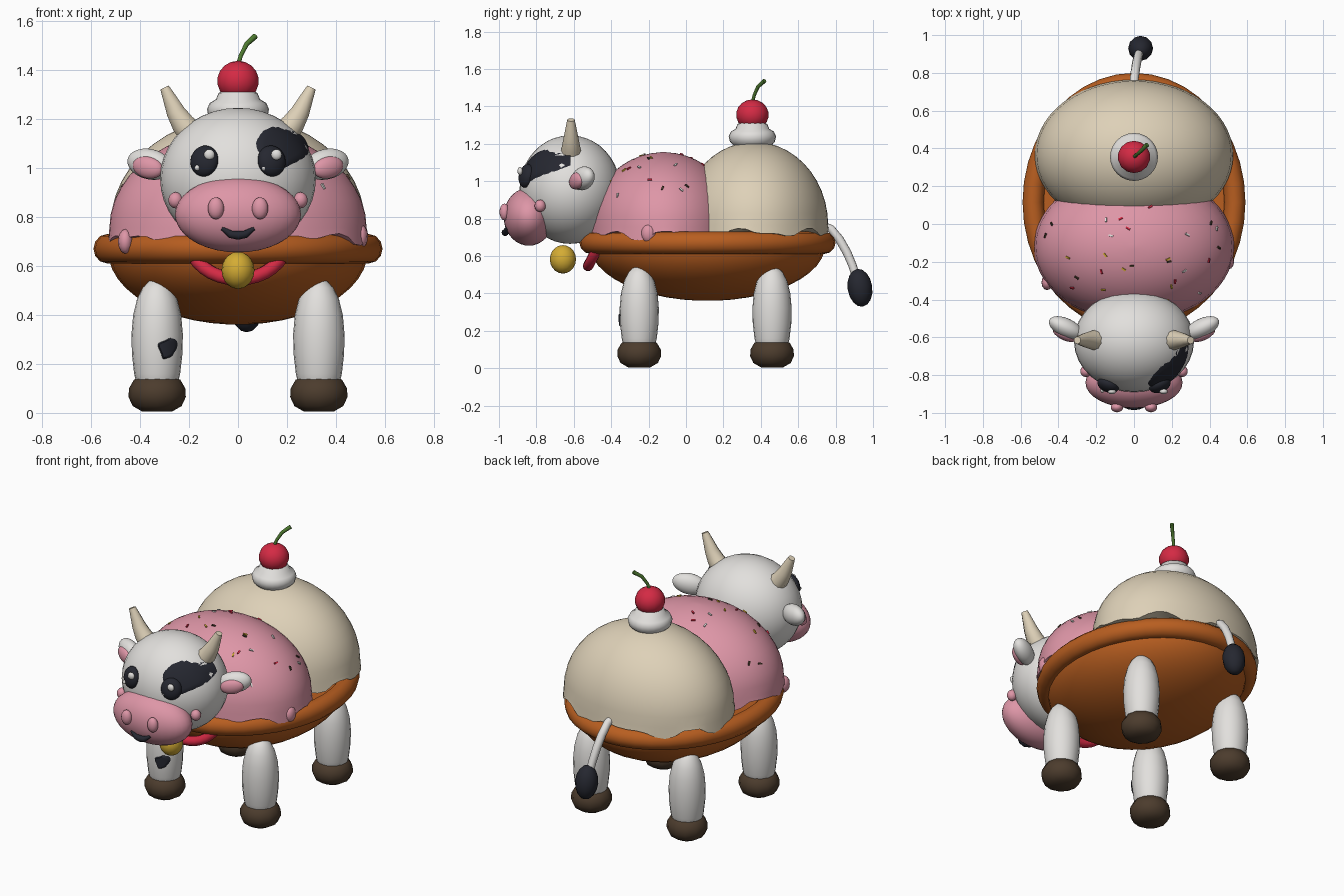
import bpy, bmesh, math, random
from mathutils import Vector, Matrix, Euler

if "Cube" in bpy.data.objects:
    bpy.data.objects.remove(bpy.data.objects["Cube"])

random.seed(4)


def linear(c):
    return tuple((v / 255 / 12.92) if v < 11 else ((v / 255 + 0.055) / 1.055) ** 2.4 for v in c) + (1,)


def material(name, *rgb):
    m = bpy.data.materials.new(name)
    m.diffuse_color = linear(rgb)
    m.use_nodes = True
    m.node_tree.nodes["Principled BSDF"].inputs["Base Color"].default_value = m.diffuse_color
    return m


WHITE = material("milk white", 226, 224, 221)
CREAM = material("vanilla cream", 222, 209, 184)
PINK = material("strawberry pink", 222, 150, 167)
ORANGE = material("waffle orange", 184, 94, 32)
BROWN = material("hoof brown", 76, 60, 45)
BLACK = material("soft black", 37, 39, 48)
RED = material("cherry red", 212, 42, 68)
GOLD = material("bell gold", 212, 172, 52)
GREEN = material("stem green", 78, 122, 48)


def finish(bm, name, mats, angle=50):
    bmesh.ops.recalc_face_normals(bm, faces=bm.faces[:])
    me = bpy.data.meshes.new(name)
    bm.to_mesh(me)
    bm.free()
    ob = bpy.data.objects.new(name, me)
    bpy.context.collection.objects.link(ob)
    for m in mats:
        me.materials.append(m)
    bpy.ops.object.select_all(action='DESELECT')
    ob.select_set(True)
    bpy.context.view_layer.objects.active = ob
    bpy.ops.object.shade_smooth_by_angle(angle=math.radians(angle))
    return ob


def ball(name, mat, loc, size, rot=(0, 0, 0), segs=24, rings=14):
    bm = bmesh.new()
    mx = Matrix.LocRotScale(Vector(loc), Euler(rot), Vector(size))
    bmesh.ops.create_uvsphere(bm, u_segments=segs, v_segments=rings, radius=1, matrix=mx)
    return finish(bm, name, [mat])


def lathe(name, mat, loc, profile, scale=(1, 1), segs=24, closed=False, hem=None):
    """Spin (radius, height) points around z; hem(angle) shifts the second ring."""
    bm = bmesh.new()
    rings = []
    for i, (r, z) in enumerate(profile):
        ring = []
        for s in range(segs):
            a = 2 * math.pi * s / segs
            dz = hem(a) if hem and i == 1 else 0
            ring.append(bm.verts.new((loc[0] + r * scale[0] * math.cos(a),
                                      loc[1] + r * scale[1] * math.sin(a), loc[2] + z + dz)))
        rings.append(ring)
    pairs = list(zip(rings, rings[1:])) + ([(rings[-1], rings[0])] if closed else [])
    for lo, hi in pairs:
        for s in range(segs):
            t = (s + 1) % segs
            bm.faces.new((lo[s], lo[t], hi[t], hi[s]))
    if not closed:
        bm.faces.new(rings[0])
        bm.faces.new(rings[-1])
    return finish(bm, name, [mat])


def tube(name, mat, points, radii):
    """Round tube through points with a radius at each one."""
    cu = bpy.data.curves.new(name, 'CURVE')
    cu.dimensions = '3D'
    cu.bevel_depth, cu.bevel_resolution, cu.use_fill_caps = 1, 3, True
    sp = cu.splines.new('POLY')
    sp.points.add(len(points) - 1)
    for p, co, r in zip(sp.points, points, radii):
        p.co, p.radius = (*co, 1), r
    ob = bpy.data.objects.new(name, cu)
    bpy.context.collection.objects.link(ob)
    bpy.ops.object.select_all(action='DESELECT')
    ob.select_set(True)
    bpy.context.view_layer.objects.active = ob
    bpy.ops.object.convert(target='MESH')
    ob = bpy.context.object
    ob.data.materials.append(mat)
    bpy.ops.object.shade_smooth_by_angle(angle=math.radians(50))


def spot(name, centre, radii, mid, radius_at):
    """Thin painted blotch projected on the front of an ellipsoid."""
    bm = bmesh.new()
    rows = []
    for i in range(7):
        row = []
        for s in range(32):
            a = 2 * math.pi * s / 32
            rx, rz = radius_at(a)
            x = mid[0] + rx * math.cos(a) * max(i, .05) / 6
            z = mid[1] + rz * math.sin(a) * max(i, .05) / 6
            q = 1 - ((x - centre[0]) / radii[0]) ** 2 - ((z - centre[2]) / radii[2]) ** 2
            y = centre[1] - radii[1] * math.sqrt(max(q, 0)) - (0.007 if i < 6 else -0.003)
            row.append(bm.verts.new((x, y, z)))
        rows.append(row)
    bm.faces.new(rows[0])
    for lo, hi in zip(rows, rows[1:]):
        for s in range(32):
            bm.faces.new((lo[s], lo[s - 1], hi[s - 1], hi[s]))
    finish(bm, name, [BLACK])


# Waffle bowl and its rim
arc = [math.radians(a) for a in range(4, 91, 8)]
lathe("bowl", ORANGE, (0, .115, .66), [(math.sin(a), -.3 * math.cos(a)) for a in arc] + [(1, 0)],
      (.53, .63), 32)
ring = [2 * math.pi * i / 12 for i in range(12)]
lathe("bowl_rim", ORANGE, (0, .115, .67),
      [(.905 + .095 * math.cos(a), .06 * math.sin(a)) for a in ring], (.59, .685), 40, True)


# Ice cream scoops with dripping hems
def scoop(name, mat, y, z, size, drop, phase):
    def hem(a):
        wave = math.sin(7 * a + phase) + .7 * math.sin(11 * a + 2 * phase)
        return .022 * max(-1.2, min(1, wave))
    prof = [(.02, -.06), (1.01, -drop), (1, 0)]
    prof += [(math.cos(math.radians(a)), size[2] * math.sin(math.radians(a))) for a in range(8, 89, 8)]
    lathe(name, mat, (0, y, z), prof + [(.01, size[2])], size, 56, hem=hem)


scoop("strawberry_scoop", PINK, -.12, .755, (.525, .395, .40), .045, 1.0)
scoop("vanilla_scoop", CREAM, .365, .765, (.52, .395, .445), .04, 2.3)
for x, y, z in ((-.46, -.31, .70), (.5, -.2, .72)):
    ball("strawberry_drip", PINK, (x, y, z), (.03, .04, .05), segs=12, rings=8)

# Sprinkles scattered over the strawberry scoop
bm = bmesh.new()
for k in range(34):
    a, e = random.uniform(0, 2 * math.pi), random.uniform(.35, 1.35)
    n = Vector((math.cos(a) * math.cos(e), math.sin(a) * math.cos(e), math.sin(e)))
    p = Vector((.525 * n.x, -.12 + .395 * n.y, .755 + .40 * n.z))
    rot = n.to_track_quat('Z', 'Y') @ Euler((0, 0, random.uniform(0, 3))).to_quaternion()
    made = bmesh.ops.create_cube(bm, size=1, matrix=Matrix.LocRotScale(p, rot, Vector((.024, .009, .012))))
    for f in {f for v in made["verts"] for f in v.link_faces}:
        f.material_index = k % 4
finish(bm, "sprinkles", [WHITE, GOLD, BROWN, RED], 20)

# Whipped cream and cherry with stem
lathe("whipped_cream", WHITE, (0, .355, 1.18),
      [(.09, 0), (.12, .03), (.127, .06), (.115, .085), (.09, .10), (.08, .125), (.05, .14)])
ball("cherry", RED, (0, .355, 1.355), (.087, .087, .082), segs=14, rings=9)
tube("cherry_stem", GREEN, [(0, .355, 1.42), (.012, .365, 1.46), (.035, .385, 1.505), (.07, .42, 1.537)],
     [.009, .009, .01, .012])

# Head and muzzle
HEAD, HEAD_R = (0, -.62, .955), (.318, .27, .29)
ball("head", WHITE, HEAD, HEAD_R, segs=32, rings=20)
ball("muzzle", PINK, (0, -.84, .81), (.257, .135, .155), segs=32, rings=18)
tube("mouth", BLACK, [(-.065, -.957, .753), (-.03, -.965, .729), (0, -.967, .725),
                      (.03, -.965, .729), (.065, -.957, .753)], [.008, .016, .019, .016, .008])
spot("eye_patch", HEAD, HEAD_R, (.18, 1.085),
     lambda a: (.1 + .012 * math.sin(2 * a + 2.5), .085 + .012 * math.sin(3 * a + 1)))

for s in (-1, 1):
    ball("nostril", PINK, (s * .09, -.97, .835), (.033, .027, .045), segs=16, rings=10)
    ball("cheek", PINK, (s * .255, -.78, .868), (.03, .03, .033), segs=14, rings=8)
    ball("eye", BLACK, (s * .137, -.853, 1.028), (.06, .037, .064), (-.2, 0, s * .4))
    ball("eye_glint", WHITE, (s * .137 + .02, -.887, 1.054), (.022, .014, .022), segs=12, rings=8)
    ball("small_eye_glint", WHITE, (s * .137 - .03, -.88, 1.0), (.011, .014, .012), segs=10, rings=6)
    # Ears and horns
    ball("ear", WHITE, (s * .36, -.55, 1.015), (.1, .05, .062), (0, s * -.2, s * .45))
    ball("inner_ear", PINK, (s * .368, -.585, 1.002), (.068, .03, .045), (0, s * -.2, s * .45))
    tube("horn", CREAM, [(s * .18, -.615, 1.13), (s * .225, -.615, 1.18), (s * .255, -.615, 1.23),
                         (s * .282, -.615, 1.29), (s * .3, -.615, 1.328)],
         [.058, .05, .04, .028, .02])

# Collar and bell
up, mid = Vector((0, .48, .88)), Vector((0, -.44, .70))
loop = [mid + Vector((.195 * math.cos(a), 0, 0)) + up * (.175 * math.sin(a))
        for a in [2 * math.pi * i / 32 for i in range(33)]]
tube("collar", RED, loop, [.028] * 33)
ball("bell", GOLD, (0, -.658, .582), (.067, .07, .076), segs=16, rings=10)

# Legs and hooves
leg = [(.05, .06), (.08, .1), (.094, .16), (.103, .24), (.105, .32), (.098, .4), (.082, .465),
       (.06, .51), (.035, .537), (.01, .546)]
hoof = [(.06, .005), (.1, .028), (.117, .065), (.115, .1), (.095, .135), (.055, .153)]
for x in (-.33, .33):
    for y in (-.25, .46):
        lathe("leg", WHITE, (x, y, 0), leg, segs=20)
        lathe("hoof", BROWN, (x, y, 0), hoof, segs=12)
spot("leg_spot", (-.33, -.25, .30), (.105, .105, .5), (-.287, .263),
     lambda a: (.037 + .008 * math.sin(3 * a), .045 + .01 * math.sin(2 * a + .6)))

# Tail and tuft
tube("tail", WHITE, [(0, .73, .765), (.002, .775, .745), (.008, .82, .69), (.015, .86, .62),
                     (.022, .89, .55), (.03, .915, .47)], [.022, .023, .024, .024, .023, .022])
ball("tail_tuft", BLACK, (.035, .93, .43), (.066, .066, .102), (.15, 0, 0), 12, 8)
